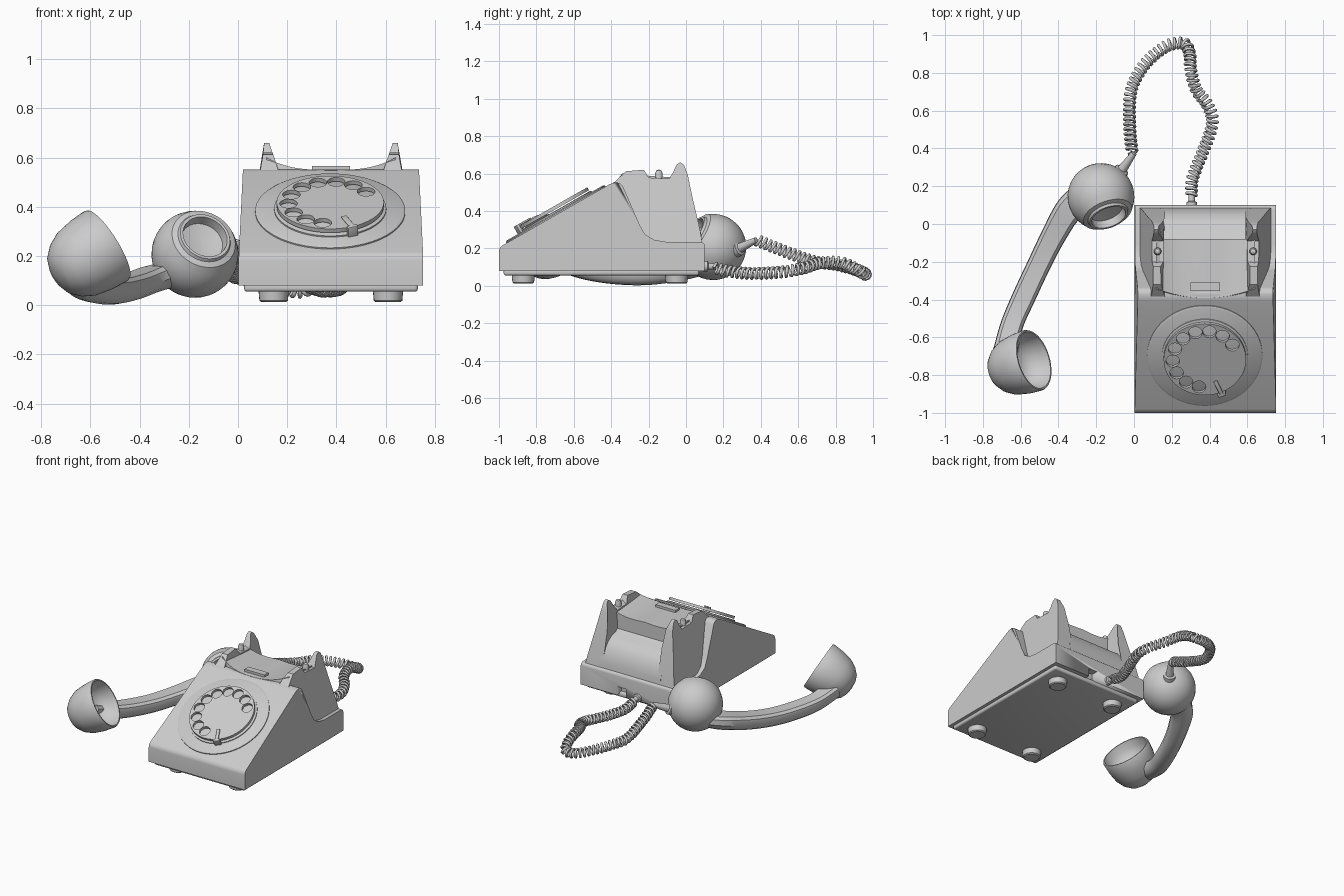
import bpy, bmesh, math
from mathutils import Vector, Matrix

if "Cube" in bpy.data.objects:
    bpy.data.objects.remove(bpy.data.objects["Cube"])

CX = 0.378  # centre line of the telephone base


def finish(obj, angle=35):
    bpy.ops.object.select_all(action='DESELECT')
    obj.select_set(True)
    bpy.context.view_layer.objects.active = obj
    if obj.type == 'CURVE':
        bpy.ops.object.convert(target='MESH')
    bpy.ops.object.shade_smooth_by_angle(angle=math.radians(angle))
    return bpy.context.view_layer.objects.active


def add(name, bm, mat=None):
    bmesh.ops.recalc_face_normals(bm, faces=bm.faces)
    me = bpy.data.meshes.new(name)
    bm.to_mesh(me)
    bm.free()
    obj = bpy.data.objects.new(name, me)
    bpy.context.collection.objects.link(obj)
    if mat:
        obj.matrix_world = mat
    return finish(obj)


def loft(name, rings, mat=None):
    bm = bmesh.new()
    vs = [[bm.verts.new(p) for p in r] for r in rings]
    n = len(rings[0])
    for a, b in zip(vs, vs[1:]):
        for i in range(n):
            j = (i + 1) % n
            bm.faces.new((a[i], a[j], b[j], b[i]))
    bm.faces.new(vs[0])
    bm.faces.new(vs[-1])
    return add(name, bm, mat)


def lathe(name, profile, origin, axis=(0, 0, 1), n=36):
    q = Vector(axis).to_track_quat('Z', 'Y').to_matrix().to_4x4()
    rings = [[(max(r, .001) * math.cos(math.tau * i / n),
               max(r, .001) * math.sin(math.tau * i / n), s) for i in range(n)]
             for r, s in profile]
    return loft(name, rings, Matrix.Translation(origin) @ q)


def box(name, lo, hi, bevel=0, mat=None):
    bm = bmesh.new()
    bmesh.ops.create_cube(bm, size=1)
    for v in bm.verts:
        v.co = [l + (c + .5) * (h - l) for c, l, h in zip(v.co, lo, hi)]
    if bevel:
        bmesh.ops.bevel(bm, geom=bm.edges[:], offset=bevel, segments=3, profile=.5, affect='EDGES')
    return add(name, bm, mat)


def spline(pts, steps):
    pts = [Vector(p) for p in pts]
    ext = [2 * pts[0] - pts[1]] + pts + [2 * pts[-1] - pts[-2]]
    out = []
    for a, b, c, d in zip(ext, ext[1:], ext[2:], ext[3:]):
        for k in range(steps):
            t = k / steps
            out.append(.5 * (2 * b + (c - a) * t + (2 * a - 5 * b + 4 * c - d) * t * t
                             + (3 * b - a - 3 * c + d) * t ** 3))
    return out + [pts[-1]]


# Main shell: side profile extruded across, tapered, with rounded edges
prof = [(-1, .08), (-1, .205), (-.39, .553), (-.345, .55), (-.25, .33), (-.22, .275),
        (-.17, .245), (-.11, .235), (.1, .235), (.1, .08)]
bm = bmesh.new()
rows = [[bm.verts.new((x, y, z)) for y, z in prof] for x in (.003, .753)]
n = len(prof)
for i in range(n):
    j = (i + 1) % n
    bm.faces.new((rows[0][i], rows[0][j], rows[1][j], rows[1][i]))
for r in rows:
    bm.faces.new(r)
bmesh.ops.recalc_face_normals(bm, faces=bm.faces)
edges = [e for e in bm.edges if e.calc_face_angle() > .4
         and max(v.co.z for v in e.verts) > .09
         and not all(-.3 < v.co.y < .05 for v in e.verts if abs(e.verts[0].co.x - e.verts[1].co.x) > .1)]
bmesh.ops.bevel(bm, geom=edges, offset=.035, segments=4, profile=.5, affect='EDGES', clamp_overlap=True)
for v in bm.verts:
    v.co.x = CX + (v.co.x - CX) * (1 - .13 * max(0, v.co.z - .2))
shell = add("body_shell", bm)

# Socket notch cut in the back of the shell
notch = box("notch_cutter", (.40, .05, .06), (.47, .15, .14))
notch.hide_render = True
notch.hide_viewport = True
cut = shell.modifiers.new("notch", 'BOOLEAN')
cut.operation = 'DIFFERENCE'
cut.object = notch

# Cradle side walls with front horn and rear ear
wall = [(-.42, .24), (-.39, .545), (-.35, .585), (-.32, .612), (-.225, .62), (-.20, .578),
        (-.09, .572), (-.07, .605), (-.05, .648), (-.03, .66), (-.01, .645), (.01, .59),
        (.035, .47), (.075, .30), (.088, .22)]
for name, s in (("left", 1), ("right", -1)):
    outer, inner = [], []
    for y, z in wall:
        xo = .10 - .19 * max(0, .6 - z) + .1 * max(0, z - .6)
        xi = .165 - .35 * max(0, z - .55)
        outer.append((CX - s * (CX - xo), y, z))
        inner.append((CX - s * (CX - xi), y, z))
    loft(name + "_cradle_wall", [outer, inner])

# Saddle-shaped deck between the walls
rings = []
for i in range(25):
    t = i / 12 - 1
    z = .55 + .05 * abs(t) ** 3
    yf = -.392 + .05 * t * t
    rings.append([(CX + .262 * t, y, zz) for y, zz in
                  ((yf - .02, .42), (yf, z), (-.2, z - .012 * abs(t)), (-.08, z - .02 * abs(t)), (-.08, .38))])
loft("cradle_deck", rings)

# Rounded panel of the hand hollow at the back
hollow = [(-.4, .2), (-.4, .42), (-.08, .45), (-.06, .435), (-.02, .425), (.02, .40),
          (.05, .365), (.07, .32), (.083, .27), (.087, .2)]
loft("hand_hollow", [[(x, y, z) for y, z in hollow] for x in (.14, .616)])

# Label block and hook plungers
box("label_block", (.30, -.355, .53), (.455, -.31, .566))
for name, x in (("left", .125), ("right", .631)):
    lathe(name + "_plunger", [(.02, 0), (.02, .045), (.014, .06), (0, .066)], (x, -.145, .555), n=16)

# Base plate and feet
box("base_plate", (.025, -.975, .055), (.731, .07, .09), .012)
for i, (x, y) in enumerate([(.145, -.87), (.61, -.87), (.145, -.05), (.61, -.05)]):
    lathe(f"foot_{i + 1}", [(.05, 0), (.058, .006), (.063, .06)], (x, y, .012), n=24)

# Dial on the slope
D = Matrix.Translation((.375, -.695, .379)) @ Matrix.Rotation(math.radians(29.7), 4, 'X')
normal = D.to_3x3() @ Vector((0, 0, 1))
lathe("dial_surround", [(.305, -.02), (.305, .006), (.295, .012)], D.translation, normal, 64)
lathe("dial_number_plate", [(.228, 0), (.228, .018), (.222, .021)], D.translation, normal, 64)
cu = bpy.data.curves.new("finger_wheel", 'CURVE')
cu.dimensions = '2D'
cu.fill_mode = 'BOTH'
cu.extrude = .009
circles = [(0, 0, .218, 64)]
for i in range(10):
    a = math.radians(31 + 25.4 * i)
    circles.append((.17 * math.cos(a), .17 * math.sin(a), .036, 24))
for cx, cy, r, k in circles:
    sp = cu.splines.new('POLY')
    sp.points.add(k - 1)
    sp.use_cyclic_u = True
    for i, p in enumerate(sp.points):
        p.co = (cx + r * math.cos(math.tau * i / k), cy + r * math.sin(math.tau * i / k), 0, 1)
wheel = bpy.data.objects.new("finger_wheel", cu)
bpy.context.collection.objects.link(wheel)
wheel.matrix_world = D @ Matrix.Translation((0, 0, .036))
finish(wheel)
stop = D @ Matrix.Rotation(math.radians(-67), 4, 'Z')
box("finger_stop", (.14, -.01, .046), (.235, .012, .056), .003, stop)
box("finger_stop_post", (.222, -.022, .005), (.24, .022, .056), .003, stop)

# Handset earpiece: ball with a recessed dish
ball = [(.177 * math.cos(a), .177 * math.sin(a)) for a in
        (math.radians(-90 + 10 * i) for i in range(13))]
lathe("earpiece", ball + [(.135, .118), (.112, .125), (.106, .138), (.094, .138), (.088, .095), (.04, .085), (0, .083)],
      (-.175, .145, .207), (.3, -.8, .52), 40)

# Handset mouthpiece: hollow bell
lathe("mouthpiece", [(0, -.26), (.05, -.255), (.09, -.237), (.125, -.2), (.15, -.15), (.163, -.08), (.167, -.01),
                     (.163, 0), (.154, 0), (.147, -.05), (.125, -.1), (.08, -.13), (0, -.14)],
      (-.53, -.72, .245), (.8, .25, .5), 40)

# Handset handle: x, y, z and half width at each station
path = [(-.24, .15, .13, .09), (-.34, .08, .105, .075), (-.425, -.06, .073, .066), (-.505, -.22, .055, .062),
        (-.58, -.38, .06, .062), (-.645, -.53, .083, .06), (-.68, -.67, .125, .065)]
xyz = spline([p[:3] for p in path], 5)
wid = spline([(p[3], 0) for p in path], 5)
rings = []
for i, p in enumerate(xyz):
    tan = (xyz[min(i + 1, len(xyz) - 1)] - xyz[max(i - 1, 0)]).normalized()
    side = tan.cross(Vector((0, 0, 1))).normalized()
    up = side.cross(tan)
    w = wid[i].x
    rings.append([p + side * (w * u) + up * (.052 * v) for u, v in
                  ((-.7, 1), (.7, 1), (.95, .7), (1, 0), (.75, -.6), (.4, -.92), (0, -1),
                   (-.4, -.92), (-.75, -.6), (-1, 0), (-.95, .7))])
loft("handle", rings)

# Cord sleeves at the handset and at the base
start, end = Vector((-.08, .265, .19)), Vector((0, .375, .245))
lathe("handset_sleeve", [(.04, 0), (.04, .03), (.026, .035), (.015, (end - start).length)], start, end - start, 16)
lathe("base_sleeve", [(.028, 0), (.028, .025), (.018, .03), (.016, .07)], (.305, .09, .105), (0, 1, -.05), 16)

# Coiled cord
route = spline([(.305, .15, .095), (.31, .24, .075), (.36, .37, .065), (.415, .53, .075), (.39, .63, .095),
                (.33, .71, .12), (.3, .82, .125), (.295, .9, .095), (.265, .955, .062), (.18, .945, .07),
                (.09, .88, .095), (.02, .79, .115), (-.02, .68, .13), (-.022, .5, .195), (-.01, .38, .243)], 80)
cu = bpy.data.curves.new("coiled_cord", 'CURVE')
cu.dimensions = '3D'
cu.bevel_depth = .0085
cu.bevel_resolution = 1
pts, dist, nxt = [route[0]], 0, 0
for a, b in zip(route, route[1:]):
    dist += (b - a).length
    if dist < nxt:
        continue
    nxt += .0275 / 12
    tan = (b - a).normalized()
    side = tan.cross(Vector((0, 0, 1))).normalized()
    ang = math.tau * dist / .0275
    pts.append(b + .027 * (side * math.cos(ang) + side.cross(tan) * math.sin(ang)))
pts.append(route[-1])
sp = cu.splines.new('POLY')
sp.points.add(len(pts) - 1)
for p, co in zip(sp.points, pts):
    p.co = (*co, 1)
cord = bpy.data.objects.new("coiled_cord", cu)
bpy.context.collection.objects.link(cord)
finish(cord, 60)
